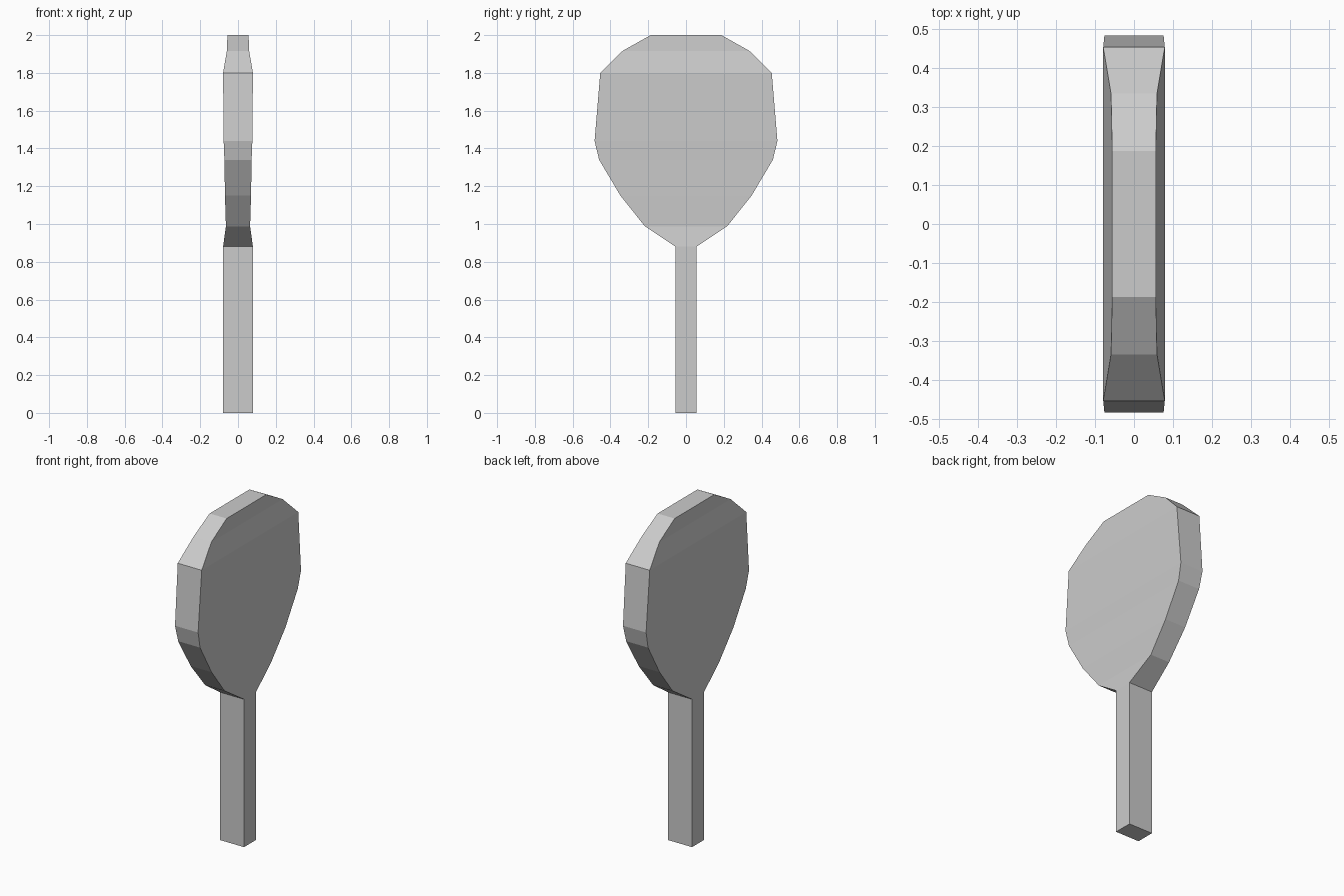
import bpy, bmesh

cube = bpy.data.objects.get("Cube")
if cube:
    bpy.data.objects.remove(cube, do_unlink=True)

# One plain grey for the whole paddle
grey = bpy.data.materials.new("plain_grey")
grey.use_nodes = True
colour = (0.6, 0.6, 0.6, 1)
grey.diffuse_color = colour
grey.node_tree.nodes["Principled BSDF"].inputs["Base Color"].default_value = colour

# Cross-sections from the grip end to the tip: height, half width, half thickness
SECTIONS = [
    (0.00, 0.056, 0.079),
    (0.88, 0.056, 0.079),
    (0.988, 0.218, 0.064),
    (1.15, 0.347, 0.069),
    (1.34, 0.46, 0.072),
    (1.44, 0.484, 0.076),
    (1.80, 0.454, 0.079),
    (1.917, 0.335, 0.059),
    (2.00, 0.187, 0.056),
]


def loft(name, sections, material):
    """Skin a stack of rectangular sections and cap both ends."""
    bm = bmesh.new()
    rings = [[bm.verts.new((sx * t, sy * w, z))
              for sx, sy in ((-1, -1), (1, -1), (1, 1), (-1, 1))]
             for z, w, t in sections]
    for low, high in zip(rings, rings[1:]):
        for i in range(4):
            j = (i + 1) % 4
            bm.faces.new((low[i], low[j], high[j], high[i]))
    bm.faces.new(rings[0][::-1])
    bm.faces.new(rings[-1])
    bmesh.ops.recalc_face_normals(bm, faces=bm.faces[:])
    mesh = bpy.data.meshes.new(name)
    bm.to_mesh(mesh)
    bm.free()
    mesh.materials.append(material)
    obj = bpy.data.objects.new(name, mesh)
    bpy.context.collection.objects.link(obj)
    return obj


# Handle and flared blade are a single solid
loft("paddle", SECTIONS, grey)
